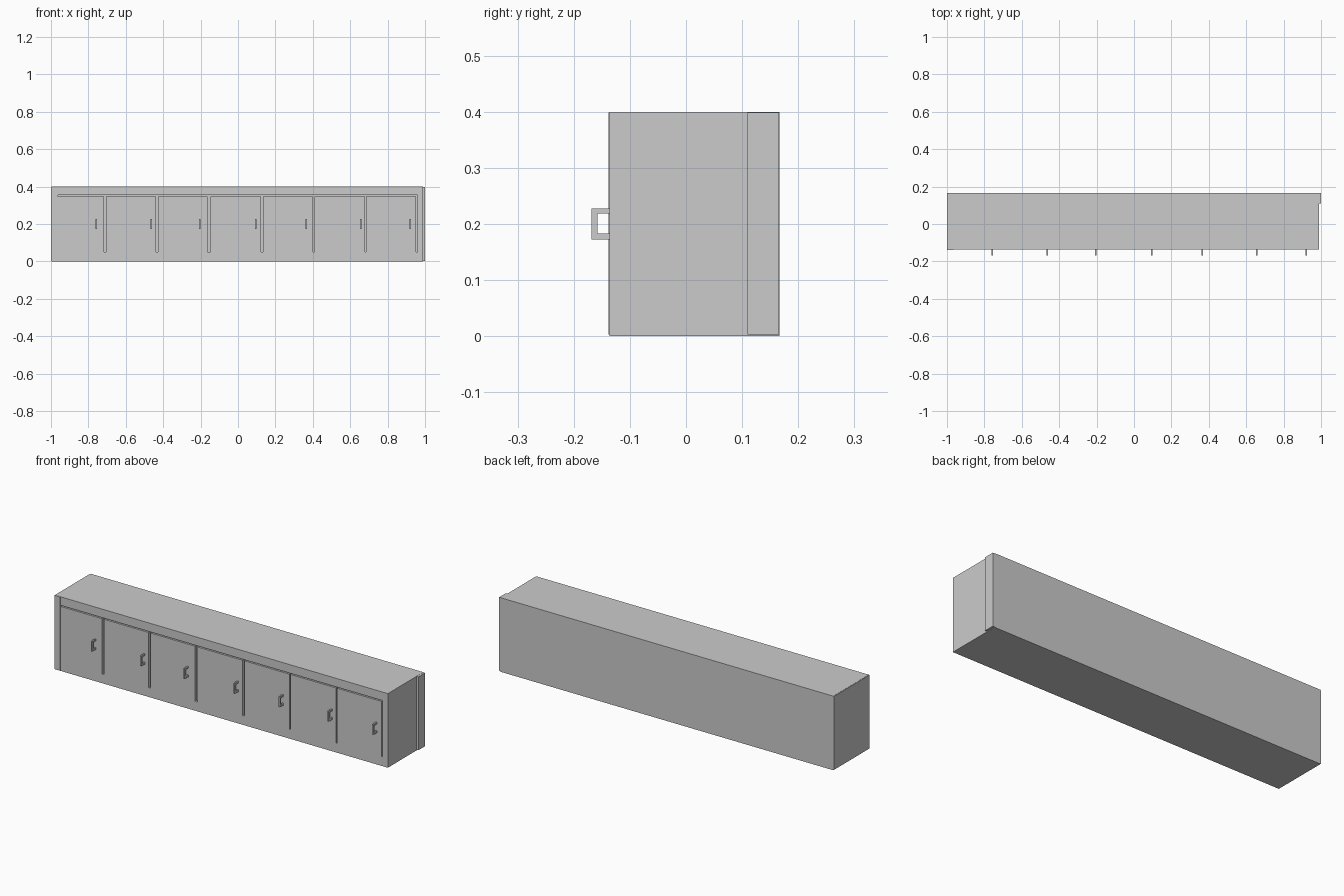
import bpy, bmesh
from mathutils import Vector

if "Cube" in bpy.data.objects:
    bpy.data.objects.remove(bpy.data.objects["Cube"])


def boxes(name, items):
    """One mesh object made of (min corner, max corner) boxes."""
    bm = bmesh.new()
    for lo, hi in items:
        lo, hi = Vector(lo), Vector(hi)
        verts = bmesh.ops.create_cube(bm, size=1)["verts"]
        for v in verts:
            v.co = (lo + hi) / 2 + v.co * (hi - lo)
    mesh = bpy.data.meshes.new(name)
    bm.to_mesh(mesh)
    bm.free()
    obj = bpy.data.objects.new(name, mesh)
    bpy.context.collection.objects.link(obj)
    return obj


FRONT, BACK, HEIGHT = -0.136, 0.167, 0.40

# Cabinet body
body = boxes("cabinet_body", [((-0.997, FRONT, 0), (0.99, BACK, HEIGHT))])

# Gaps between doors: centre and width, plus the long gap under the top rail
gaps = [(-0.711, 0.010), (-0.433, 0.010), (-0.155, 0.014), (0.128, 0.010),
        (0.405, 0.006), (0.682, 0.006), (0.956, 0.006)]
cutters = [boxes("gap_cutter", [((x - w / 2, -0.2, 0.05), (x + w / 2, FRONT + 0.015, 0.352))])
           for x, w in gaps]
cutters.append(boxes("rail_gap_cutter", [((-0.962, -0.2, 0.348), (0.959, FRONT + 0.015, 0.354))]))
for cutter in cutters:
    cutter.hide_render = True
    cutter.hide_set(True)
    mod = body.modifiers.new("gap", "BOOLEAN")
    mod.operation = "DIFFERENCE"
    mod.solver = "EXACT"
    mod.object = cutter

# Left corner post and back end trims, slightly proud of the body
boxes("left_post", [((-1.0, -0.138, 0.003), (-0.965, BACK - 0.002, HEIGHT - 0.001))])
boxes("right_back_trim", [((0.97, 0.11, 0.003), (1.0, BACK - 0.001, HEIGHT - 0.001))])

# Door handles: two legs and a grip, drawn as one C-shaped profile
profile = [(-0.130, 0.172), (-0.168, 0.172), (-0.168, 0.228), (-0.130, 0.228),
           (-0.130, 0.219), (-0.158, 0.219), (-0.158, 0.183), (-0.130, 0.183)]
for x in (-0.757, -0.463, -0.205, 0.094, 0.364, 0.655, 0.922):
    bm = bmesh.new()
    face = bm.faces.new([bm.verts.new((x - 0.004, y, z)) for y, z in profile])
    ext = bmesh.ops.extrude_face_region(bm, geom=[face])["geom"]
    bmesh.ops.translate(bm, vec=(0.008, 0, 0),
                        verts=[g for g in ext if isinstance(g, bmesh.types.BMVert)])
    bmesh.ops.recalc_face_normals(bm, faces=bm.faces)
    mesh = bpy.data.meshes.new("door_handle")
    bm.to_mesh(mesh)
    bm.free()
    bpy.context.collection.objects.link(bpy.data.objects.new("door_handle", mesh))
